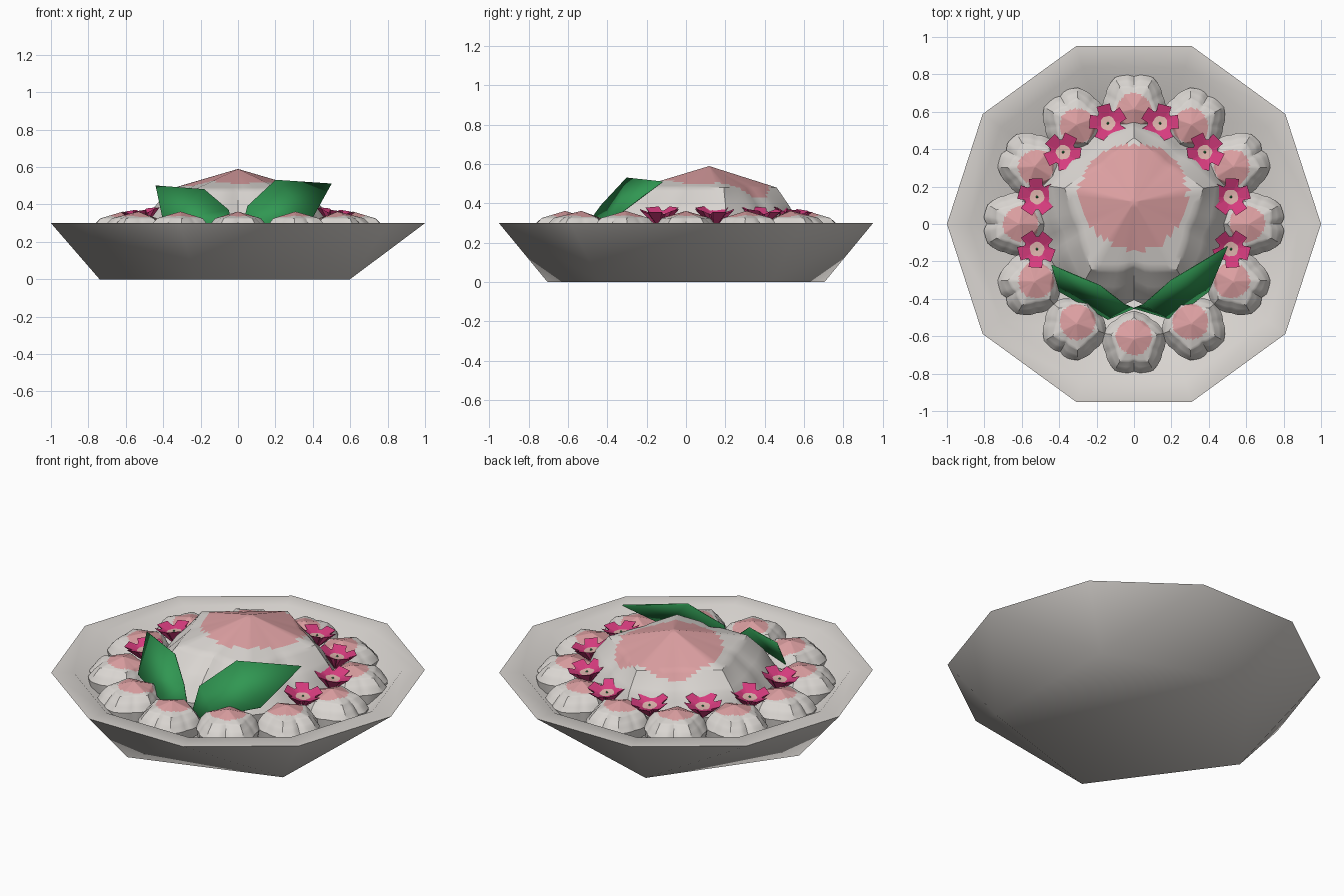
import bpy, bmesh, math
from math import sin, cos, pi, radians
from mathutils import Matrix, Vector

cube = bpy.data.objects.get("Cube")
if cube:
    bpy.data.objects.remove(cube)


def material(name, rgb):
    m = bpy.data.materials.new(name)
    m.use_nodes = True
    m.diffuse_color = (*rgb, 1)
    m.node_tree.nodes["Principled BSDF"].inputs["Base Color"].default_value = (*rgb, 1)
    return m


WHITE = material("warm_white", (0.70, 0.67, 0.64))
PINK = material("soft_pink", (0.72, 0.35, 0.36))
MAGENTA = material("magenta", (0.68, 0.045, 0.21))
PALE = material("pale_blossom", (0.74, 0.46, 0.42))
GREEN = material("leaf_green", (0.03, 0.31, 0.085))


def finish(name, bm, mats, smooth=None):
    bmesh.ops.recalc_face_normals(bm, faces=bm.faces)
    mesh = bpy.data.meshes.new(name)
    bm.to_mesh(mesh)
    bm.free()
    for m in mats:
        mesh.materials.append(m)
    ob = bpy.data.objects.new(name, mesh)
    bpy.context.collection.objects.link(ob)
    if smooth:
        bpy.ops.object.select_all(action="DESELECT")
        ob.select_set(True)
        bpy.context.view_layer.objects.active = ob
        bpy.ops.object.shade_smooth_by_angle(angle=radians(smooth))
    return ob


def ring(bm, n, r, z, start=0):
    angles = [start + 2 * pi * i / n for i in range(n)]
    return [bm.verts.new((r * cos(a), r * sin(a), z)) for a in angles]


def bridge(bm, a, b):
    n = len(a)
    for i in range(n):
        j = (i + 1) % n
        bm.faces.new((a[i], a[j], b[j], b[i]))


def fan(bm, loop, point, mat=0):
    tip = bm.verts.new(point)
    for i in range(len(loop)):
        bm.faces.new((loop[i], loop[(i + 1) % len(loop)], tip)).material_index = mat


# Bowl: ten-sided rim tapering to a five-sided foot
bm = bmesh.new()
rim = ring(bm, 10, 1.0, 0.3)
lip = ring(bm, 10, 0.88, 0.3)
floor = ring(bm, 10, 0.62, 0.07)
foot = ring(bm, 5, 0.74, 0, start=pi / 5)
bridge(bm, rim, lip)
bridge(bm, lip, floor)
bm.faces.new(floor)
bm.faces.new(foot)
for j in range(5):
    k, p, q = 2 * j + 1, foot[j], foot[(j + 1) % 5]
    after = rim[(k + 1) % 10]
    bm.faces.new((rim[k - 1], rim[k], p))
    bm.faces.new((rim[k], after, p))
    bm.faces.new((after, q, p))
finish("bowl", bm, [WHITE], 62)


# Five-cornered bun: apex set back, cleft facing +x, pink crown by distance.
# Each key: centre shift, radius, drop, pentagon strength, cleft depth
KEYS = [(-0.15, 0, 0, 1, 0), (-0.06, 0.75, 0.21, 1, 0.07), (-0.03, 0.91, 0.4, 0.6, 0.1),
        (0, 1.02, 0.62, 0.3, 0.1), (0, 0.97, 0.95, 0.3, 0.06)]
STEPS = (12, 6, 3, 3)
SIDES = 70


def bun_ring(bm, key, radius, top):
    shift, r, drop, corner, cleft = key
    loop = []
    for i in range(SIDES):
        a = 2 * pi * i / SIDES
        d = (a + pi / 5) % (2 * pi / 5) - pi / 5
        outline = 1 + corner * (cos(pi / 5) / cos(d) - 1)
        front = abs(a - d) < 0.1 or abs(a - d - 2 * pi) < 0.1
        outline -= cleft * (1 if front else 0.35) * math.exp(-(d / 0.13) ** 2)
        loop.append(bm.verts.new((radius * (shift + r * outline * cos(a)),
                                  radius * r * outline * sin(a), top - radius * drop)))
    return loop


def bun(name, x, y, turn, radius, top):
    bm = bmesh.new()
    loops = []
    for a, b, steps in zip(KEYS, KEYS[1:], STEPS):
        for s in range(1, steps + 1):
            t = s / steps
            key = [u + (v - u) * t for u, v in zip(a, b)]
            loops.append(bun_ring(bm, key, radius, top))
    fan(bm, loops[0], (KEYS[0][0] * radius, 0, top))
    for upper, lower in zip(loops, loops[1:]):
        bridge(bm, upper, lower)
    bm.faces.new(loops[-1])
    centre = Vector((-0.21 * radius, 0))
    for f in bm.faces:
        offset = f.calc_center_median().xy - centre
        wave = 1 + 0.03 * sin(3 * math.atan2(offset.y, offset.x) + 1)
        f.material_index = int(offset.length < 0.55 * radius * wave and len(f.verts) < 5)
    bm.transform(Matrix.Translation((x, y, 0)) @ Matrix.Rotation(turn, 4, "Z"))
    finish(name, bm, [WHITE, PINK], 30)


bun("central_bun", 0, 0.04, -pi / 2, 0.52, 0.59)
for i in range(12):
    a = i * pi / 6
    bun(f"small_bun_{i + 1}", 0.64 * cos(a), 0.64 * sin(a), a, 0.172, 0.362)


# Five-petal blossoms with a cone beneath and a pale centre
def blossom(name, x, y):
    bm = bmesh.new()
    outline = []
    for k in range(5):
        c = 2 * pi * k / 5
        for r, da, z in ((0.068, -0.54, 0), (0.104, -0.36, 0.016), (0.104, 0.36, 0.016), (0.068, 0.54, 0)):
            outline.append(bm.verts.new((r * cos(c + da), r * sin(c + da), z)))
    inner = []
    for v in outline:
        p = v.co.xy.normalized() * 0.04
        inner.append(bm.verts.new((p.x, p.y, -0.012)))
    bridge(bm, outline, inner)
    fan(bm, inner, (0, 0, -0.016), 1)
    fan(bm, outline, (0, 0, -0.09))
    dot = ring(bm, 6, 0.007, -0.012)
    fan(bm, dot, (0, 0, -0.004), 2)
    a = math.atan2(y, x)
    bm.transform(Matrix.Translation((x, y, 0.355)) @ Matrix.Rotation(a, 4, "Z")
                 @ Matrix.Rotation(radians(8), 4, "Y"))
    finish(name, bm, [MAGENTA, PALE, GREEN])


for side, sx in (("left", 1), ("right", -1)):
    for i, (x, y) in enumerate(((0.14, 0.54), (0.38, 0.385), (0.52, 0.145), (0.52, -0.135))):
        blossom(f"blossom_{side}_{i + 1}", sx * x, y)

# Two broad leaves at the front, each a thin pointed sheet
leaves = {
    "leaf_left": [(0, -0.45, 0.18), (0.05, -0.43, 0.39), (0.2, -0.3, 0.53),
                  (0.5, -0.12, 0.51), (0.4, -0.36, 0.33), (0.2, -0.51, 0.28)],
    "leaf_right": [(0, -0.45, 0.18), (-0.05, -0.43, 0.37), (-0.18, -0.33, 0.48),
                   (-0.44, -0.22, 0.5), (-0.4, -0.36, 0.31), (-0.14, -0.51, 0.28)],
}
for name, pts in leaves.items():
    bm = bmesh.new()
    v = [bm.verts.new(p) for p in pts]
    for corners in ((0, 1, 5), (1, 2, 4, 5), (2, 3, 4)):
        bm.faces.new([v[k] for k in corners])
    ob = finish(name, bm, [GREEN], 40)
    mod = ob.modifiers.new("thickness", "SOLIDIFY")
    mod.thickness = 0.006
    mod.offset = 0
